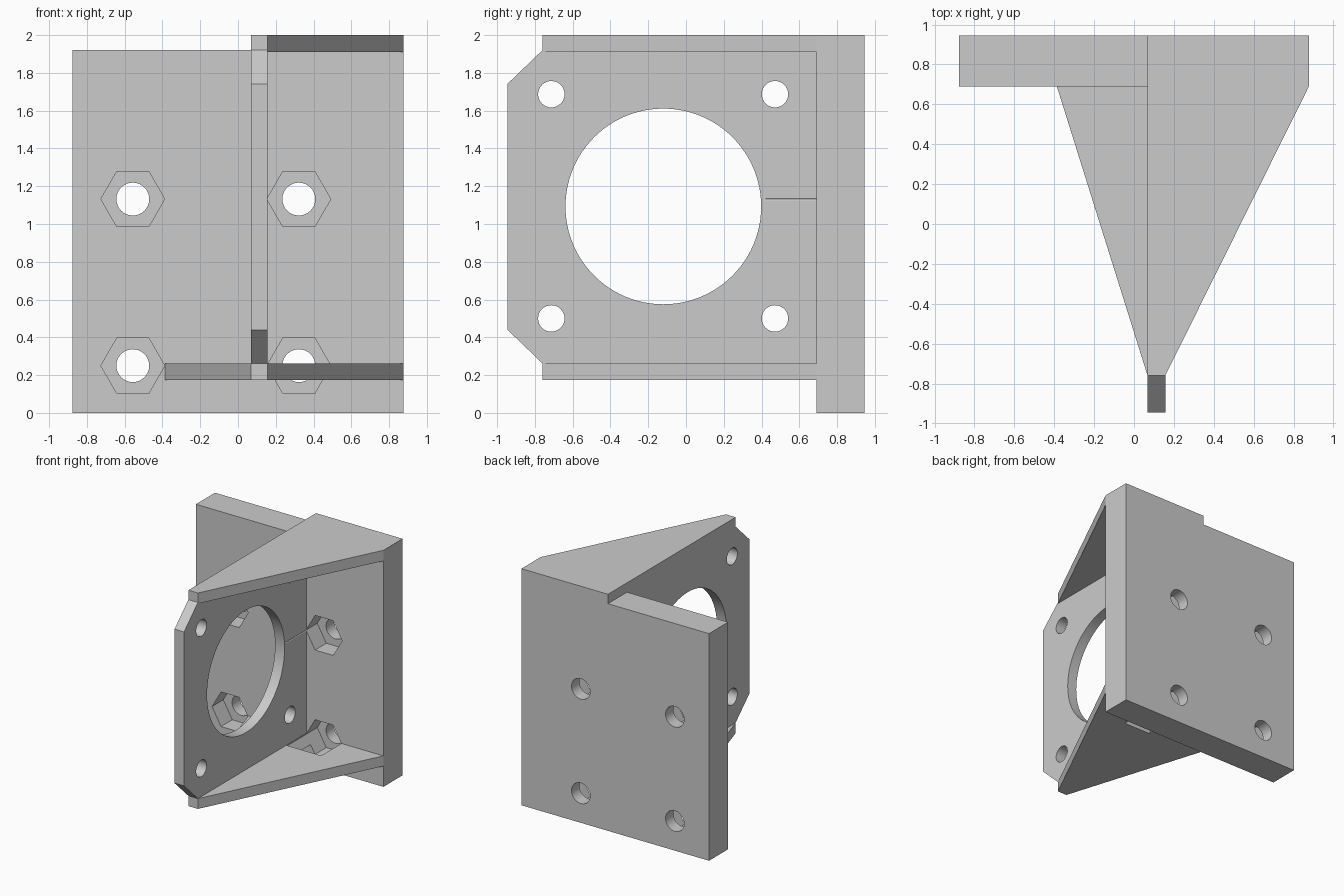
import bpy, bmesh, math
from mathutils import Matrix, Vector

cube = bpy.data.objects.get("Cube")
if cube:
    bpy.data.objects.remove(cube, do_unlink=True)

grey = bpy.data.materials.new("plain grey")
grey.use_nodes = True
colour = (0.6, 0.6, 0.6, 1)
grey.diffuse_color = colour
grey.node_tree.nodes["Principled BSDF"].inputs["Base Color"].default_value = colour


def prism(name, outline, start, end, axis):
    """Extrude a 2D outline along one axis, from start to end."""
    place = {"X": lambda a, b: (start, a, b),
             "Y": lambda a, b: (a, start, b),
             "Z": lambda a, b: (a, b, start)}[axis]
    bm = bmesh.new()
    face = bm.faces.new([bm.verts.new(place(a, b)) for a, b in outline])
    extruded = bmesh.ops.extrude_face_region(bm, geom=[face])["geom"]
    shift = Vector(place(0, 0)).normalized()
    shift = Vector([end - start if axis == k else 0 for k in "XYZ"])
    bmesh.ops.translate(bm, vec=shift, verts=[v for v in extruded if isinstance(v, bmesh.types.BMVert)])
    bmesh.ops.recalc_face_normals(bm, faces=bm.faces)
    mesh = bpy.data.meshes.new(name)
    bm.to_mesh(mesh)
    bm.free()
    mesh.materials.append(grey)
    obj = bpy.data.objects.new(name, mesh)
    bpy.context.collection.objects.link(obj)
    return obj


def ring(centre, radius, sides):
    """Regular polygon outline, first corner pointing sideways."""
    angles = [math.tau * i / sides for i in range(sides)]
    return [(centre[0] + radius * math.cos(t), centre[1] + radius * math.sin(t)) for t in angles]


def combine(target, other, operation):
    """Apply a boolean and discard the second solid."""
    mod = target.modifiers.new("combine", "BOOLEAN")
    mod.operation, mod.solver, mod.object = operation, "EXACT", other
    bpy.context.view_layer.update()
    graph = bpy.context.evaluated_depsgraph_get()
    mesh = bpy.data.meshes.new_from_object(target.evaluated_get(graph))
    target.modifiers.clear()
    target.data = mesh
    bpy.data.objects.remove(other, do_unlink=True)


# Key dimensions
SIDE, BACK, FACE, TIP = 0.877, 0.945, 0.69, -0.76
WALL_L, WALL_R = 0.068, 0.157

# Thick mounting plate at the back
bracket = prism("motor_bracket", [(-SIDE, 0), (SIDE, 0), (SIDE, 1.92), (-SIDE, 1.92)], FACE, BACK, "Y")

# Upright motor wall with chamfered front corners
wall = prism("motor_wall", [(0.8, 0.175), (TIP, 0.175), (TIP, 0.262), (-BACK, 0.44),
                            (-BACK, 1.742), (TIP, 1.92), (TIP, 2), (0.8, 2)], WALL_L, WALL_R, "X")

# Triangular top and bottom gussets
top = prism("top_gusset", [(WALL_L, TIP), (WALL_R, TIP), (SIDE, FACE), (SIDE, BACK),
                           (WALL_L, BACK)], 1.91, 2, "Z")
bottom = prism("bottom_gusset", [(WALL_L, TIP), (WALL_R, TIP), (SIDE, FACE), (SIDE, 0.8),
                                 (-0.387, 0.8), (-0.387, FACE)], 0.175, 0.262, "Z")
for part in (wall, top, bottom):
    combine(bracket, part, "UNION")

# Motor boss opening and its four screw holes
combine(bracket, prism("boss_cutter", ring((-0.12, 1.093), 0.518, 96), -0.1, 0.3, "X"), "DIFFERENCE")
for y in (-0.713, 0.471):
    for z in (0.5, 1.687):
        combine(bracket, prism("screw_cutter", ring((y, z), 0.07, 32), -0.1, 0.3, "X"), "DIFFERENCE")

# Bolt holes with hexagonal nut pockets, the pockets also clearing the gusset
for x in (-0.557, 0.322):
    for z in (0.25, 1.132):
        combine(bracket, prism("nut_cutter", ring((x, z), 0.169, 6), 0.42, 0.84, "Y"), "DIFFERENCE")
        combine(bracket, prism("bolt_cutter", ring((x, z), 0.087, 32), 0.6, 1.1, "Y"), "DIFFERENCE")

# Smooth the round holes, keep every edge crisp
bpy.ops.object.select_all(action="DESELECT")
bracket.select_set(True)
bpy.context.view_layer.objects.active = bracket
bpy.ops.object.shade_smooth_by_angle(angle=math.radians(25))
